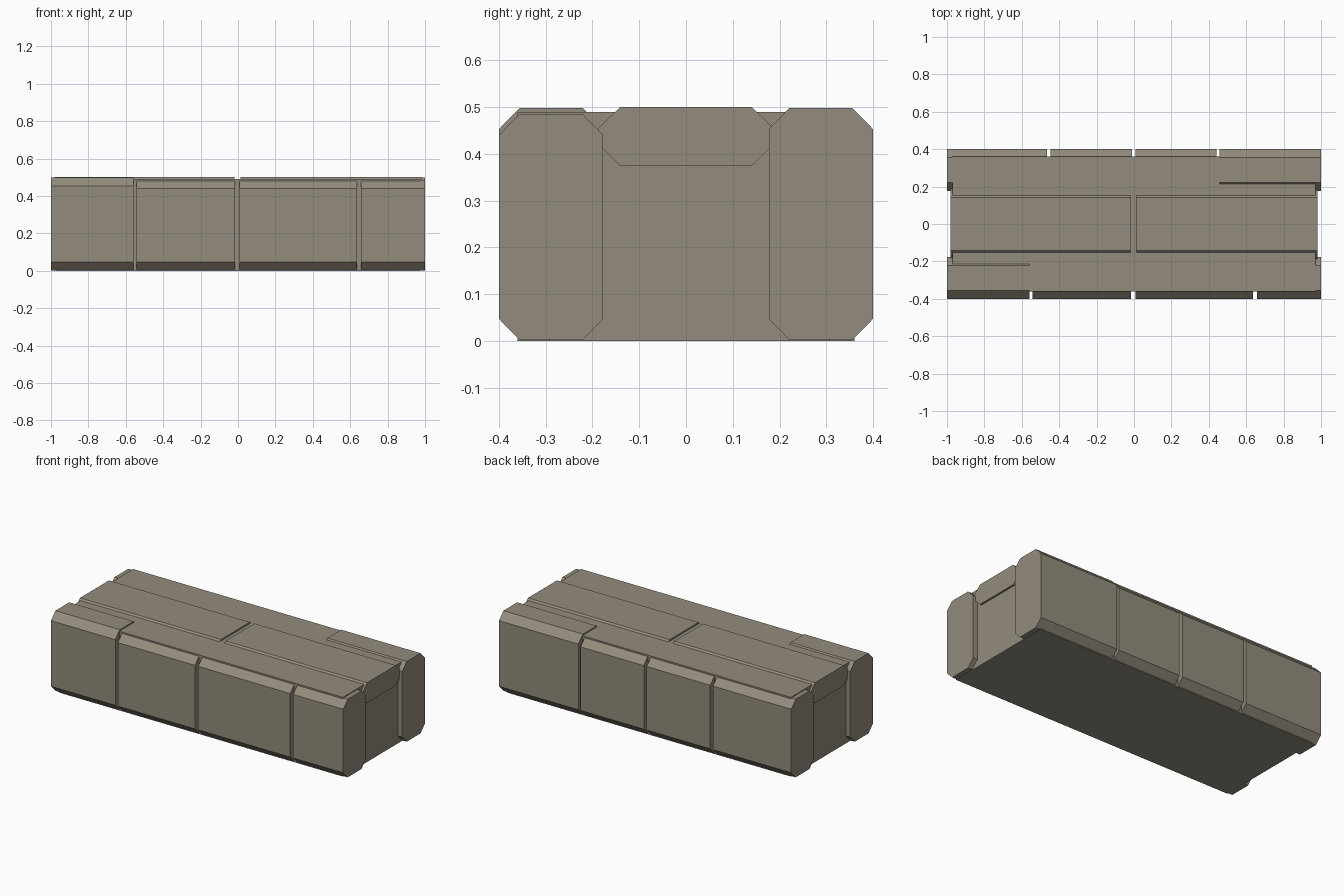
import bpy, bmesh

if "Cube" in bpy.data.objects:
    bpy.data.objects.remove(bpy.data.objects["Cube"])

stone = bpy.data.materials.new("warm grey stone")
stone.diffuse_color = (0.296, 0.264, 0.205, 1)
stone.use_nodes = True
stone.node_tree.nodes["Principled BSDF"].inputs["Base Color"].default_value = stone.diffuse_color


def prism(name, x0, x1, profile):
    """Extrude a closed (y, z) profile along x."""
    bm = bmesh.new()
    face = bm.faces.new([bm.verts.new((x0, y, z)) for y, z in profile])
    res = bmesh.ops.extrude_face_region(bm, geom=[face])
    verts = [v for v in res["geom"] if isinstance(v, bmesh.types.BMVert)]
    bmesh.ops.translate(bm, verts=verts, vec=(x1 - x0, 0, 0))
    bmesh.ops.recalc_face_normals(bm, faces=bm.faces)
    mesh = bpy.data.meshes.new(name)
    bm.to_mesh(mesh)
    bm.free()
    mesh.materials.append(stone)
    ob = bpy.data.objects.new(name, mesh)
    bpy.context.collection.objects.link(ob)
    return ob


def octagon(y0, y1, z0, z1, cy, cz):
    """Rectangle with cut corners."""
    return [(y0 + cy, z0), (y1 - cy, z0), (y1, z0 + cz), (y1, z1 - cz),
            (y1 - cy, z1), (y0 + cy, z1), (y0, z1 - cz), (y0, z0 + cz)]


# Solid core behind all the stones
prism("core", -0.97, 0.97, [(-0.36, 0), (0.36, 0), (0.36, 0.49), (-0.36, 0.49)])

# Side stones: (x start, x end, top height)
front = [(-1, -0.56, 0.498), (-0.542, -0.015, 0.485),
         (0.008, 0.637, 0.485), (0.657, 1, 0.485)]
back = [(-1, -0.464, 0.485), (-0.446, -0.011, 0.485),
        (0.009, 0.442, 0.485), (0.457, 1, 0.498)]
for i, (x0, x1, top) in enumerate(front):
    prism(f"front_stone_{i + 1}", x0, x1, octagon(-0.4, -0.177, 0.002, top, 0.044, 0.045))
for i, (x0, x1, top) in enumerate(back):
    prism(f"back_stone_{i + 1}", x0, x1, octagon(0.177, 0.4, 0.002, top, 0.044, 0.045))

# Cap stones along the middle of the top
for name, x0, x1 in (("left_cap_stone", -0.982, -0.018), ("right_cap_stone", 0.014, 0.982)):
    prism(name, x0, x1, octagon(-0.187, 0.187, 0.375, 0.5, 0.046, 0.045))
